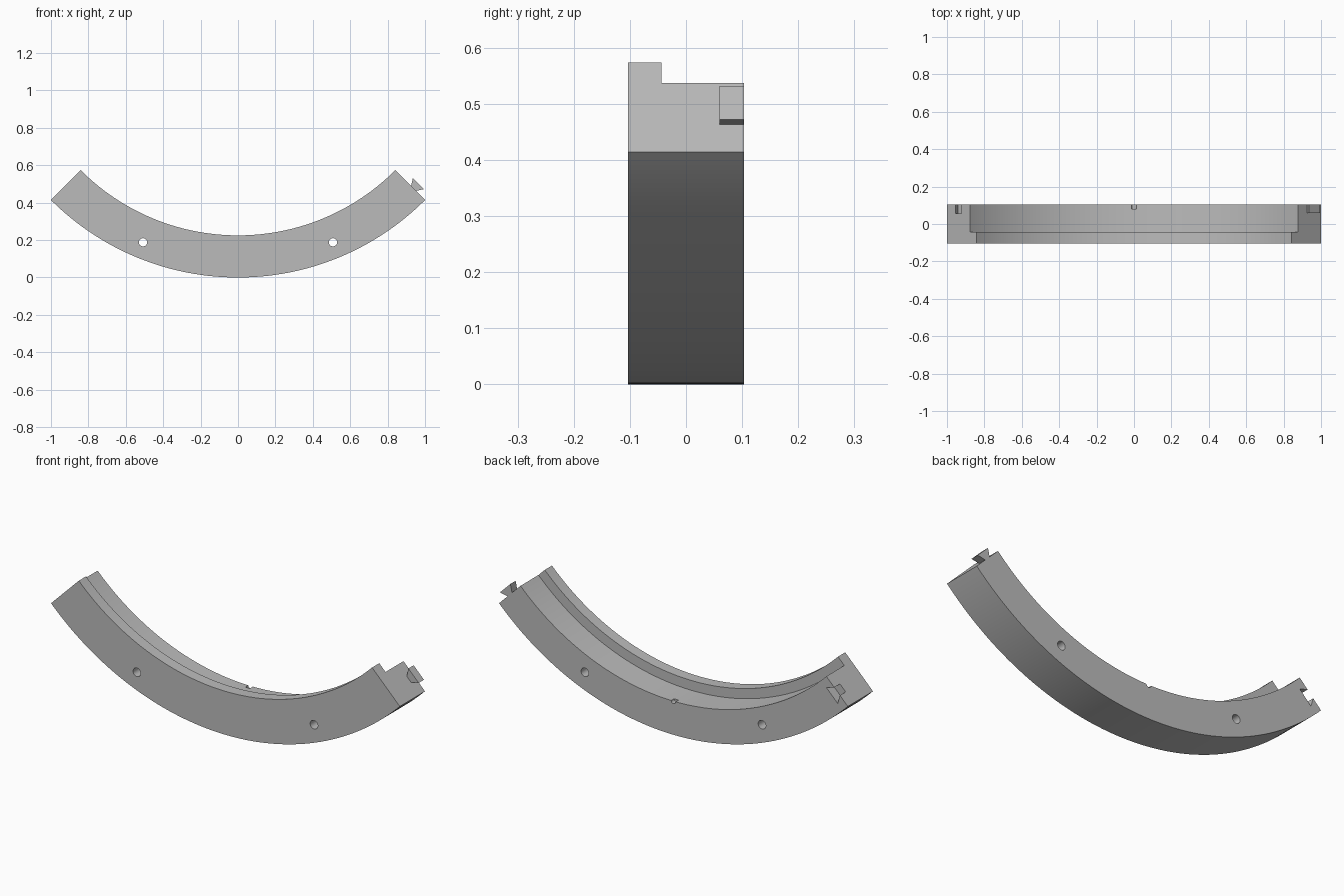
import bpy
import bmesh
import math
from mathutils import Matrix, Vector

if "Cube" in bpy.data.objects:
    bpy.data.objects.remove(bpy.data.objects["Cube"], do_unlink=True)

R_OUT = math.sqrt(2)      # outer radius, also height of the arc centre
R_LIP = 1.189             # inner radius of the front lip
R_IN = 1.24               # inner radius behind the lip
R_MID = (R_OUT + R_IN) / 2
HALF = 0.103              # half depth
STEP = -0.044             # where the lip ends
CENTRE = Vector((0, 0, R_OUT))

grey = bpy.data.materials.new("Plain grey")
grey.use_nodes = True
grey.diffuse_color = (0.5, 0.5, 0.5, 1)
grey.node_tree.nodes["Principled BSDF"].inputs["Base Color"].default_value = grey.diffuse_color


def make_object(name, bm):
    bmesh.ops.recalc_face_normals(bm, faces=bm.faces)
    mesh = bpy.data.meshes.new(name)
    bm.to_mesh(mesh)
    bm.free()
    mesh.materials.append(grey)
    obj = bpy.data.objects.new(name, mesh)
    bpy.context.collection.objects.link(obj)
    return obj


def on_arc(angle, radius, along=0.0, y=0.0):
    """Point on the ring at an angle from straight down, moved along the tangent."""
    s, c = math.sin(angle), math.cos(angle)
    return CENTRE + Vector((radius * s + along * c, y, -radius * c + along * s))


def arc_body(name, segments=96):
    bm = bmesh.new()
    profile = [(R_OUT, -HALF), (R_LIP, -HALF), (R_LIP, STEP),
               (R_IN, STEP), (R_IN, HALF), (R_OUT, HALF)]
    rings = []
    for i in range(segments + 1):
        a = math.pi / 2 * (i / segments - 0.5)
        rings.append([bm.verts.new(on_arc(a, r, 0, y)) for r, y in profile])
    n = len(profile)
    for p, q in zip(rings, rings[1:]):
        for k in range(n):
            bm.faces.new((p[k], p[(k + 1) % n], q[(k + 1) % n], q[k]))
    bm.faces.new(rings[0])
    bm.faces.new(rings[-1])
    return make_object(name, bm)


def dovetail(name, angle, root, neck, wide, depth, y0, y1):
    """Wedge prism that widens along the tangent at the given angle."""
    outline = [(-neck, root), (-wide, depth), (wide, depth), (neck, root)]
    bm = bmesh.new()
    base = bm.faces.new([bm.verts.new(on_arc(angle, R_MID + r, t, y0)) for r, t in outline])
    top = bmesh.ops.extrude_face_region(bm, geom=[base])["geom"]
    bmesh.ops.translate(bm, vec=(0, y1 - y0, 0),
                        verts=[v for v in top if isinstance(v, bmesh.types.BMVert)])
    return make_object(name, bm)


def rod(name, radius, location, length):
    bm = bmesh.new()
    bmesh.ops.create_cone(bm, cap_ends=True, segments=32, radius1=radius, radius2=radius,
                          depth=length, matrix=Matrix.Translation(location)
                          @ Matrix.Rotation(math.pi / 2, 4, "X"))
    return make_object(name, bm)


# Stepped quarter ring
body = arc_body("curved_rail")

# Two through holes, the index notch and the dovetail socket
cutters = [rod("hole_cutter", 0.022, on_arc(s * math.pi / 8, R_MID), 1) for s in (-1, 1)]
cutters.append(rod("notch_cutter", 0.013, on_arc(0, R_IN, 0, HALF), 0.048))
cutters.append(dovetail("socket_cutter", -math.pi / 4, -0.002, 0.022, 0.046, 0.041,
                        0.056, HALF + 0.05))
for cutter in cutters:
    cutter.hide_render = True
    mod = body.modifiers.new(cutter.name, "BOOLEAN")
    mod.operation = "DIFFERENCE"
    mod.solver = "EXACT"
    mod.object = cutter

bpy.context.view_layer.objects.active = body
body.select_set(True)
for mod in list(body.modifiers):
    bpy.ops.object.modifier_apply(modifier=mod.name)
for cutter in cutters:
    bpy.data.objects.remove(cutter, do_unlink=True)
bpy.ops.object.select_all(action="DESELECT")
body.select_set(True)
bpy.ops.object.shade_smooth_by_angle(angle=math.radians(30))

# Dovetail tab on the left end
dovetail("dovetail_tab", math.pi / 4, 0, 0.018, 0.042, 0.037, 0.06, HALF)
